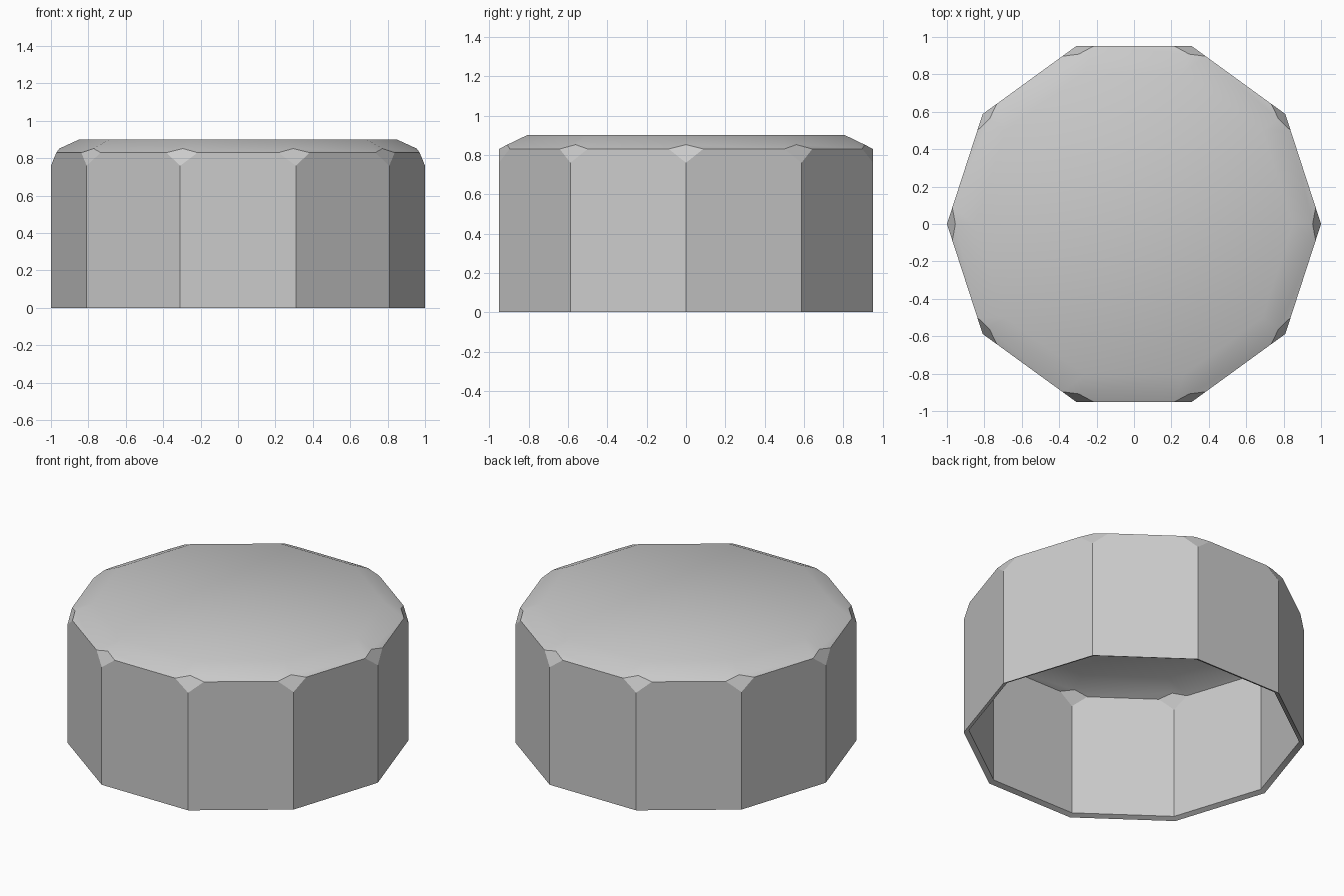
import bpy, bmesh, math
from mathutils import Vector

if "Cube" in bpy.data.objects:
    bpy.data.objects.remove(bpy.data.objects["Cube"])

N = 10
bm = bmesh.new()


def corner(i, r, z):
    a = 2 * math.pi * i / N
    return Vector((r * math.cos(a), r * math.sin(a), z))


def shell(scale, lift, zs):
    """Ten-sided cup with chipped corners and a bevelled lid; returns bottom ring."""
    def ring(points):
        return [bm.verts.new((p.x * scale, p.y * scale, lift + p.z * zs)) for p in points]

    def edge_pt(i, t):
        return corner(i, 1, 0.83).lerp(corner(i + 1, 1, 0.83), t)

    idx = range(N)
    base = ring([corner(i, 1, 0) for i in idx])
    low = ring([corner(i, 1, 0.76) for i in idx])
    right = ring([edge_pt(i, 0.15) for i in idx])
    left = ring([edge_pt(i, 0.85) for i in idx])
    tip = ring([corner(i, 0.955, 0.852) for i in idx])
    lid = ring([corner(i, 0.85, 0.9) for i in idx])
    mid = bm.verts.new((0, 0, lift + 0.9 * zs))
    faces = []
    for i in idx:
        j = (i + 1) % N
        # side wall, corner chip, lid bevel, lid top
        faces.append(bm.faces.new((base[i], base[j], low[j], left[i], right[i], low[i])))
        faces.append(bm.faces.new((low[i], right[i], tip[i], left[i - 1])))
        faces.append(bm.faces.new((right[i], left[i], tip[j], lid[j], lid[i], tip[i])))
        faces.append(bm.faces.new((lid[i], lid[j], mid)))
    return base, faces


# outer skin, inner skin and the thin rim joining them
outer, _ = shell(1, 0, 1)
inner, inner_faces = shell(0.97, 0.015, 0.95)
bmesh.ops.reverse_faces(bm, faces=inner_faces)
for i in range(N):
    j = (i + 1) % N
    bm.faces.new((outer[j], outer[i], inner[i], inner[j]))

mesh = bpy.data.meshes.new("cap")
bm.to_mesh(mesh)
bm.free()
cap = bpy.data.objects.new("cap", mesh)
bpy.context.collection.objects.link(cap)

# smooth lid, crisp walls and chips
bpy.context.view_layer.objects.active = cap
cap.select_set(True)
bpy.ops.object.shade_smooth_by_angle(angle=math.radians(28))
